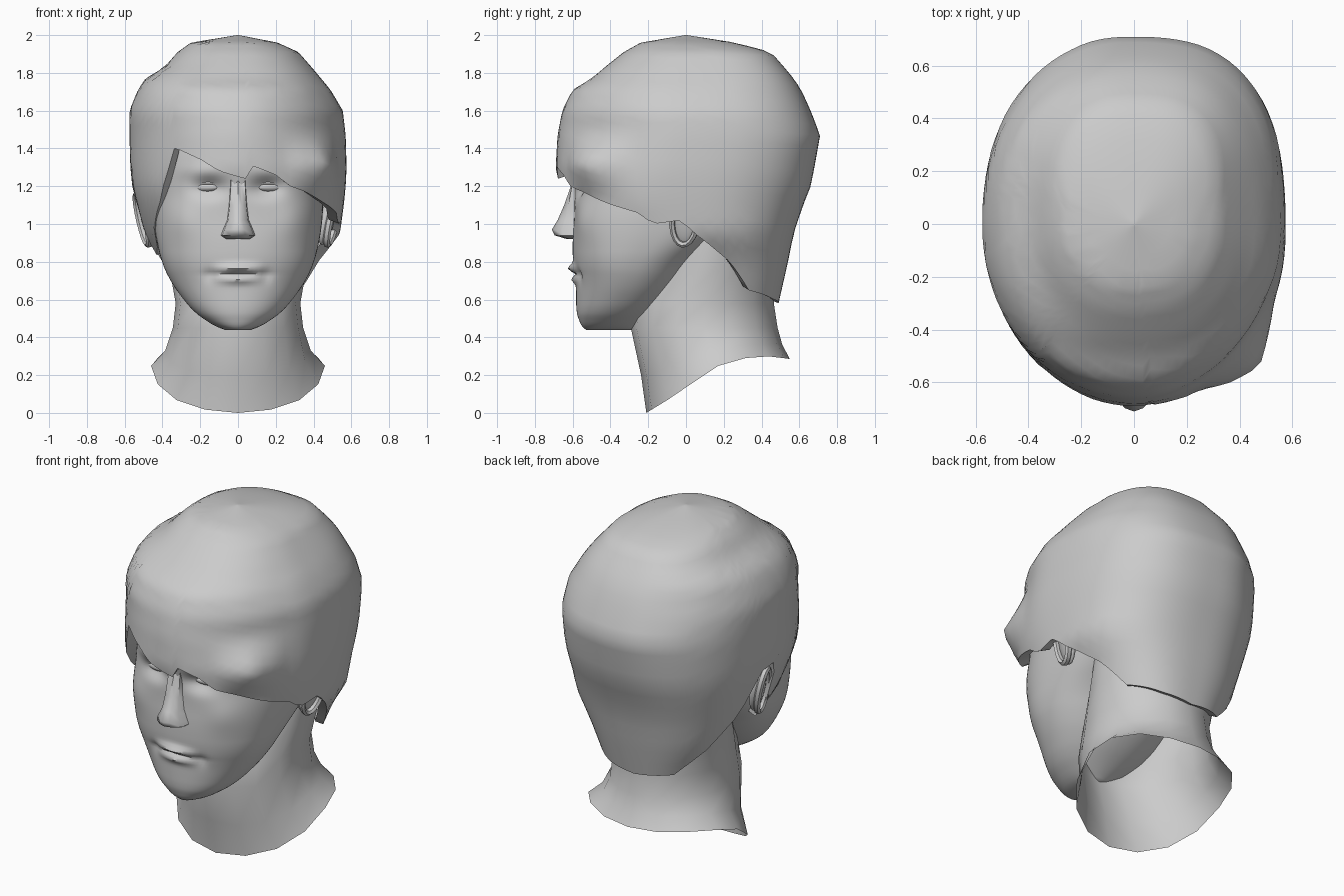
import bpy, bmesh, math

if "Cube" in bpy.data.objects:
    bpy.data.objects.remove(bpy.data.objects["Cube"])

mat = bpy.data.materials.new("plaster_grey")
mat.diffuse_color = (0.6, 0.6, 0.6, 1)
mat.use_nodes = True
mat.node_tree.nodes["Principled BSDF"].inputs["Base Color"].default_value = mat.diffuse_color


def lerp(table, t, col=1):
    """Linear look-up in a table of rows sorted by first value."""
    if t <= table[0][0]:
        return table[0][col]
    for p, q in zip(table, table[1:]):
        if t <= q[0]:
            return p[col] + (q[col] - p[col]) * (t - p[0]) / (q[0] - p[0])
    return table[-1][col]


def soft(table, t, col, w=.05):
    """Look-up averaged over a small span, narrowing at the table's start."""
    w = min(w, t - table[0][0])
    return sum(lerp(table, t + w * k / 3, col) for k in range(-3, 4)) / 7


def finish(name, bm, angle=50):
    bmesh.ops.recalc_face_normals(bm, faces=bm.faces)
    me = bpy.data.meshes.new(name)
    bm.to_mesh(me)
    bm.free()
    me.materials.append(mat)
    ob = bpy.data.objects.new(name, me)
    bpy.context.collection.objects.link(ob)
    bpy.ops.object.select_all(action='DESELECT')
    ob.select_set(True)
    bpy.context.view_layer.objects.active = ob
    bpy.ops.object.shade_smooth_by_angle(angle=math.radians(angle))
    return ob


def loft(name, rings, caps=(False, False), angle=50):
    bm = bmesh.new()
    rows = [[bm.verts.new(p) for p in r] for r in rings]
    n = len(rows[0])
    for a, b in zip(rows, rows[1:]):
        for i in range(n):
            j = (i + 1) % n
            bm.faces.new((a[i], a[j], b[j], b[i]))
    if caps[0]:
        bm.faces.new(rows[0])
    if caps[1]:
        bm.faces.new(rows[-1])
    return finish(name, bm, angle)


def section(th, xl, xr, yf, yb, n):
    """Point on a rounded oval; angle 0 is the front, 90 degrees is +x."""
    s, c = math.sin(th), math.cos(th)
    r = (abs(s) ** n + abs(c) ** n) ** (-1 / n)
    return (xr if s > 0 else xl) * s * r, (yf + yb) / 2 - (yb - yf) / 2 * c * r


def angles(n):
    return [-math.pi + 2 * math.pi * i / n for i in range(n)]


def bump(x, z, cx, cz, sx, sz):
    return math.exp(-((x - cx) / sx) ** 2 - ((z - cz) / sz) ** 2)


# Head: z, half width, front y, back y, squareness
HEAD = [(.44, .07, -.53, -.29, 2.1), (.47, .15, -.565, -.25, 2.1), (.52, .22, -.58, -.18, 2.1),
        (.6, .29, -.582, -.08, 2.1), (.7, .36, -.582, 0, 2.15), (.8, .405, -.6, .07, 2.3),
        (.93, .435, -.6, .25, 2.55), (1.05, .45, -.59, .4, 2.7), (1.18, .45, -.592, .5, 2.6),
        (1.26, .45, -.61, .5, 2.4), (1.35, .44, -.62, .5, 2.25), (1.5, .4, -.57, .42, 2.1)]
rings = []
for k in range(73):
    z = .44 + 1.06 * k / 72
    args = [soft(HEAD, z, c) for c in (1, 1, 2, 3, 4)]
    ring = []
    for th in angles(112):
        x, y = section(th, *args)
        if math.cos(th) > 0:
            ax = abs(x)
            y += .045 * bump(ax, z, .15, 1.19, .08, .05)     # eye sockets
            y -= .012 * bump(ax, z, .19, 1.28, .12, .04)     # brows
            y -= .018 * bump(ax, z, .3, 1.02, .1, .1)        # cheekbones
            y += .015 * bump(ax, z, .15, .73, .03, .04)      # mouth corners
            y -= .032 * bump(ax, z, 0, .765, .1, .022)       # upper lip
            y -= .022 * bump(ax, z, 0, .705, .09, .02)       # lower lip
            y += .012 * bump(ax, z, 0, .735, .13, .01)       # mouth line
        ring.append((x, y, z))
    rings.append(ring)
loft("head", rings, (True, True), 60)

# Neck: slanted open base, rising into the head
BASE = [(-.21, 0), (-.03, .11), (.14, .24), (.31, .29), (.45, .3), (.55, .285)]
rings = []
for hw, yf, yb, z in ((.46, -.21, .55, None), (.385, -.238, .51, -1), (.345, -.292, .485, .45),
                      (.33, -.27, .465, .58), (.36, -.17, .46, .75), (.385, -.06, .46, .95)):
    ring = []
    for th in angles(16):
        x, y = section(th, hw, hw, yf, yb, 2)
        if z is None:
            h = lerp(BASE, y)
        elif z < 0:
            h = .2 + .55 * lerp(BASE, y)
        else:
            h = z
        ring.append((x, y, h))
    rings.append(ring)
loft("neck", rings)

# Hair: z, left half width, right half width, front y, back y
HAIR = [(.58, .31, .33, -.2, .49), (.8, .43, .43, -.3, .54), (.95, .495, .54, -.5, .57),
        (1.1, .535, .56, -.61, .62), (1.2, .56, .57, -.67, .66), (1.3, .57, .575, -.69, .68),
        (1.47, .575, .57, -.68, .71), (1.6, .575, .555, -.655, .66), (1.71, .53, .49, -.6, .61),
        (1.77, .49, .44, -.5, .57), (1.83, .39, .39, -.43, .52), (1.91, .32, .32, -.33, .45),
        (1.96, .25, .21, -.24, .26), (2.0, .005, .005, -.005, .005)]
# Squareness of the hair by height: z, front right, front left, back right, back left
SQUARE = [(1.1, 2.45, 2.2, 2.5, 2.45), (1.3, 2.1, 2.0, 2.6, 2.3), (1.5, 1.87, 2.0, 2.6, 2.15),
          (1.7, 2.0, 2.15, 2.6, 2.15), (1.8, 2.3, 2.4, 2.8, 2.35)]
# Hairline: angle in degrees, height of the lower edge
EDGE = [(-180, .58), (-140, .61), (-120, .76), (-106, .95), (-97, 1.18), (-86, 1.2),
        (-80, .95), (-73, .83), (-64, .88), (-56, 1.02), (-47, 1.13), (-41, 1.27), (-36, 1.4),
        (-32, 1.39), (-20, 1.34), (-10, 1.28), (0, 1.25), (4, 1.24), (6, 1.31), (10, 1.3),
        (20, 1.26), (28, 1.2), (37, 1.17), (50, 1.11), (64, 1.06), (70, 1.0), (85, 1.02),
        (92, .94), (100, .85), (120, .65), (150, .6), (180, .58)]


def squareness(th, z):
    """Blend the four corner values, so the outline has no step."""
    fr, fl, br, bl = (lerp(SQUARE, z, c) for c in (1, 2, 3, 4))
    u = .5 + .5 * max(-1, min(1, 2.5 * math.sin(th)))
    v = .5 + .5 * max(-1, min(1, 2.5 * math.cos(th)))
    return v * (u * fr + (1 - u) * fl) + (1 - v) * (u * br + (1 - u) * bl)


rings = []
for k in range(-1, 29):
    ring = []
    for th in angles(90):
        deg = math.degrees(th)
        lo = lerp(EDGE, deg)
        z = lo + (2 - lo) * math.sin(max(k, 0) / 28 * math.pi / 2)
        args = [lerp(HAIR, z, c) for c in (1, 2, 3, 4)]
        x, y = section(th, *args, squareness(th, z))
        # pointed tuft at the right temple
        tuft = 1 + .13 * max(0, 1 - abs(deg - 46) / 20) * max(0, 1 - abs(z - 1.32) / .15)
        x, y = x * tuft, y * tuft
        if k < 0:                                     # lip turned in to the scalp
            x, y, z = x * .9, y * .91, z + .02
        ring.append((x, y, z))
    rings.append(ring)
loft("hair", rings, (False, True), 60)

# Nose: z, half width, tip y
rings = []
for z, w, y in ((1.3, .045, -.585), (1.2, .045, -.61), (1.1, .052, -.645), (1.02, .062, -.68),
                (.97, .085, -.71), (.94, .098, -.695), (.92, .07, -.63)):
    rings.append([(-w, -.54, z), (-w * .85, (y - .6) / 2, z), (-w * .4, y + .012, z), (0, y, z),
                  (w * .4, y + .012, z), (w * .85, (y - .6) / 2, z), (w, -.54, z)])
loft("nose", rings, (True, True), 55)


def ball(name, loc, scale, rot=(0, 0, 0)):
    bm = bmesh.new()
    bmesh.ops.create_uvsphere(bm, u_segments=20, v_segments=10, radius=1)
    ob = finish(name, bm)
    ob.location, ob.scale, ob.rotation_euler = loc, scale, rot


# Eyes and ears, mirrored
for side, tag in ((-1, "left"), (1, "right")):
    ball(tag + "_eye", (side * .175, -.52, 1.195), (.082, .034, .026), (0, 0, side * .3))
    ball(tag + "_upper_lid", (side * .175, -.52, 1.217), (.088, .034, .013), (0, 0, side * .3))
    lean = (-.15, side * .2, side * -.25)
    ball(tag + "_ear", (side * .475, 0, 1.03), (.035, .075, .145), lean)
    # ear rim: a swept oval ring
    bm = bmesh.new()
    rows = []
    for i in range(20):
        a = 2 * math.pi * i / 20
        rows.append([bm.verts.new((side * .02 + .02 * math.cos(b),
                                   (.07 + .016 * math.sin(b)) * math.cos(a),
                                   (.14 + .016 * math.sin(b)) * math.sin(a)))
                     for b in (math.pi * j / 3 for j in range(6))])
    for i in range(20):
        for j in range(6):
            p, q, m = rows[i], rows[(i + 1) % 20], (j + 1) % 6
            bm.faces.new((p[j], p[m], q[m], q[j]))
    rim = finish(tag + "_ear_rim", bm)
    rim.location, rim.rotation_euler = (side * .485, 0, 1.03), lean
